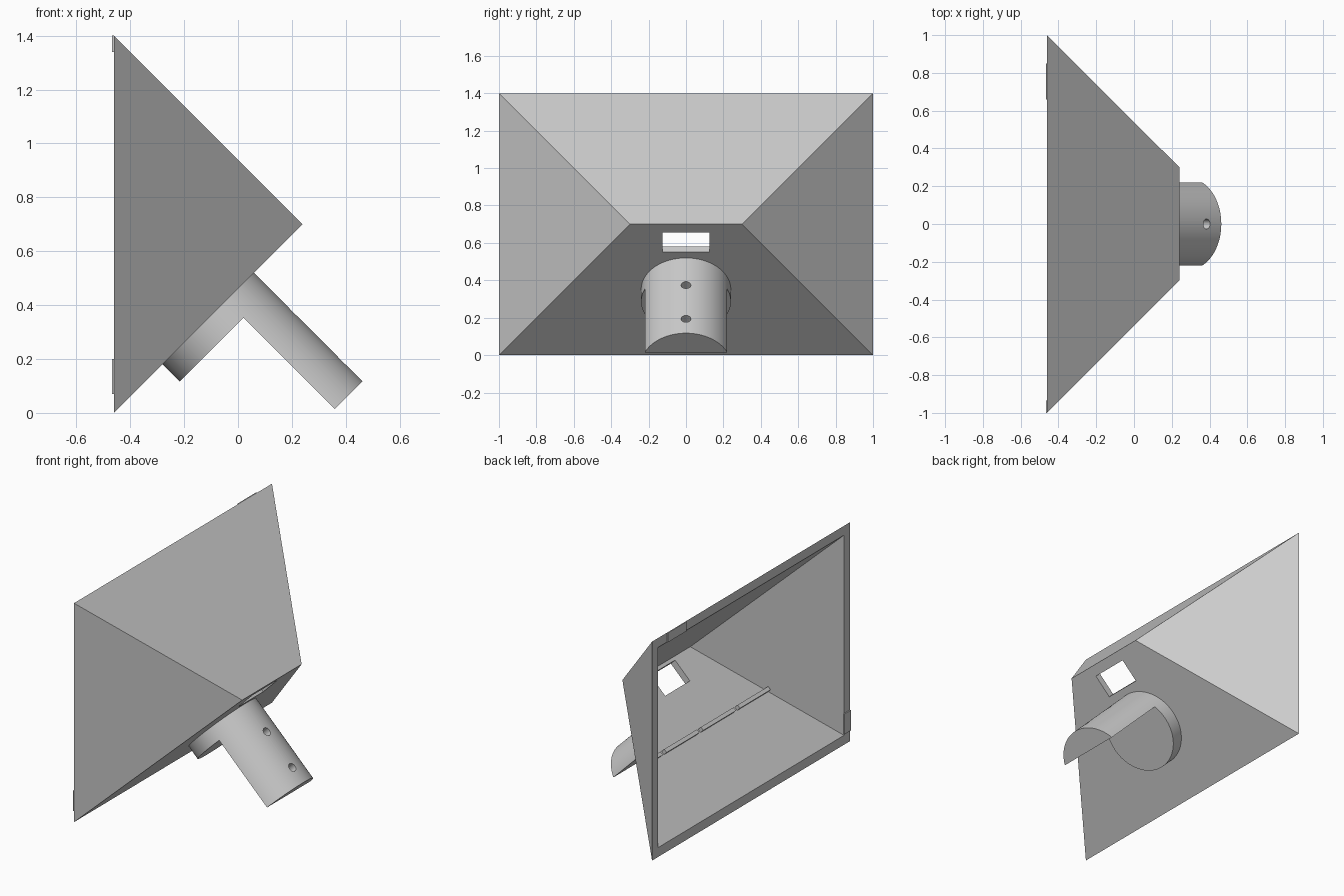
import bpy, bmesh, math
from mathutils import Matrix, Vector

cube = bpy.data.objects.get("Cube")
if cube:
    bpy.data.objects.remove(cube, do_unlink=True)

grey = bpy.data.materials.new("light grey")
grey.use_nodes = True
grey.diffuse_color = (0.6, 0.6, 0.6, 1)
grey.node_tree.nodes["Principled BSDF"].inputs["Base Color"].default_value = (0.6, 0.6, 0.6, 1)

BACK = -0.46   # plane of the open side
WALL = 0.06    # rim width
C = math.sqrt(0.5)
# Frame of the sloping lower panel: X up the slope, Z outward
PANEL = Matrix(((C, 0, C, BACK), (0, -1, 0, 0), (C, 0, -C, 0), (0, 0, 0, 1)))


def finish(name, bm):
    bmesh.ops.recalc_face_normals(bm, faces=bm.faces)
    mesh = bpy.data.meshes.new(name)
    bm.to_mesh(mesh)
    bm.free()
    mesh.materials.append(grey)
    obj = bpy.data.objects.new(name, mesh)
    bpy.context.collection.objects.link(obj)
    return obj


def box(name, lo, hi, frame=Matrix()):
    lo, hi = Vector(lo), Vector(hi)
    bm = bmesh.new()
    bmesh.ops.create_cube(bm, size=1, matrix=frame @ Matrix.Translation((lo + hi) / 2)
                          @ Matrix.Diagonal((*(hi - lo), 1)))
    return finish(name, bm)


def cylinder(name, radius, length, segments, matrix):
    bm = bmesh.new()
    bmesh.ops.create_cone(bm, cap_ends=True, segments=segments, radius1=radius,
                          radius2=radius, depth=length, matrix=matrix)
    return finish(name, bm)


def activate(obj):
    bpy.ops.object.select_all(action='DESELECT')
    obj.select_set(True)
    bpy.context.view_layer.objects.active = obj


def cut(obj, cutter):
    cutter.hide_render = True
    activate(obj)
    mod = obj.modifiers.new("cut", 'BOOLEAN')
    mod.operation = 'DIFFERENCE'
    mod.solver = 'EXACT'
    mod.object = cutter
    bpy.ops.object.modifier_apply(modifier=mod.name)
    bpy.data.objects.remove(cutter, do_unlink=True)


# Hollow hipped hood: outer and inner shells joined by a flat rim
bm = bmesh.new()


def shell(inset):
    w = 1 - inset
    rim = [bm.verts.new((BACK, y, z)) for y, z in
           ((-w, inset), (w, inset), (w, 1.4 - inset), (-w, 1.4 - inset))]
    a, b = [bm.verts.new((0.24 - inset, y, 0.7)) for y in (-0.3, 0.3)]
    for f in ((rim[0], rim[1], b, a), (rim[1], rim[2], b),
              (rim[2], rim[3], a, b), (rim[3], rim[0], a)):
        bm.faces.new(f)
    return rim


outer, inner = shell(0), shell(WALL)
for i in range(4):
    j = (i + 1) % 4
    bm.faces.new((outer[i], outer[j], inner[j], inner[i]))
hood = finish("hood", bm)

# Rectangular window through the lower panel
cut(hood, box("window_cutter", (0.778, -0.125, -0.08), (0.926, 0.125, 0.05), PANEL))

# Round collar with a part-round arm, drilled twice
mount = cylinder("mount", 0.24, 0.579, 96, PANEL @ Matrix.Translation((0.495, 0, 0.2795)))
cut(mount, box("arm_cutter", (0.1, -0.4, 0.09), (0.59, 0.4, 0.8), PANEL))
for n in (0.205, 0.46):
    place = Matrix.Translation((0.66, 0, n)) @ Matrix.Rotation(math.pi / 2, 4, 'Y')
    cut(mount, cylinder("hole_cutter", 0.026, 0.4, 24, PANEL @ place))
activate(mount)
bpy.ops.object.shade_smooth_by_angle(angle=math.radians(30))

# Low notched rib across the inside of the lower panel
ends = (-0.62, -0.47, -0.43, -0.10, -0.06, 0.27, 0.31, 0.62)
for i in range(0, len(ends), 2):
    box(f"inner_rib_{i // 2 + 1}", (0.488, ends[i], -0.07), (0.512, ends[i + 1], -0.04), PANEL)

# Thin tabs on the rim
box("top_tab", (BACK - 0.007, 0.66, 1.34), (BACK, 0.85, 1.4))
box("side_tab", (BACK - 0.007, -1, 0.07), (BACK, -0.935, 0.2))
